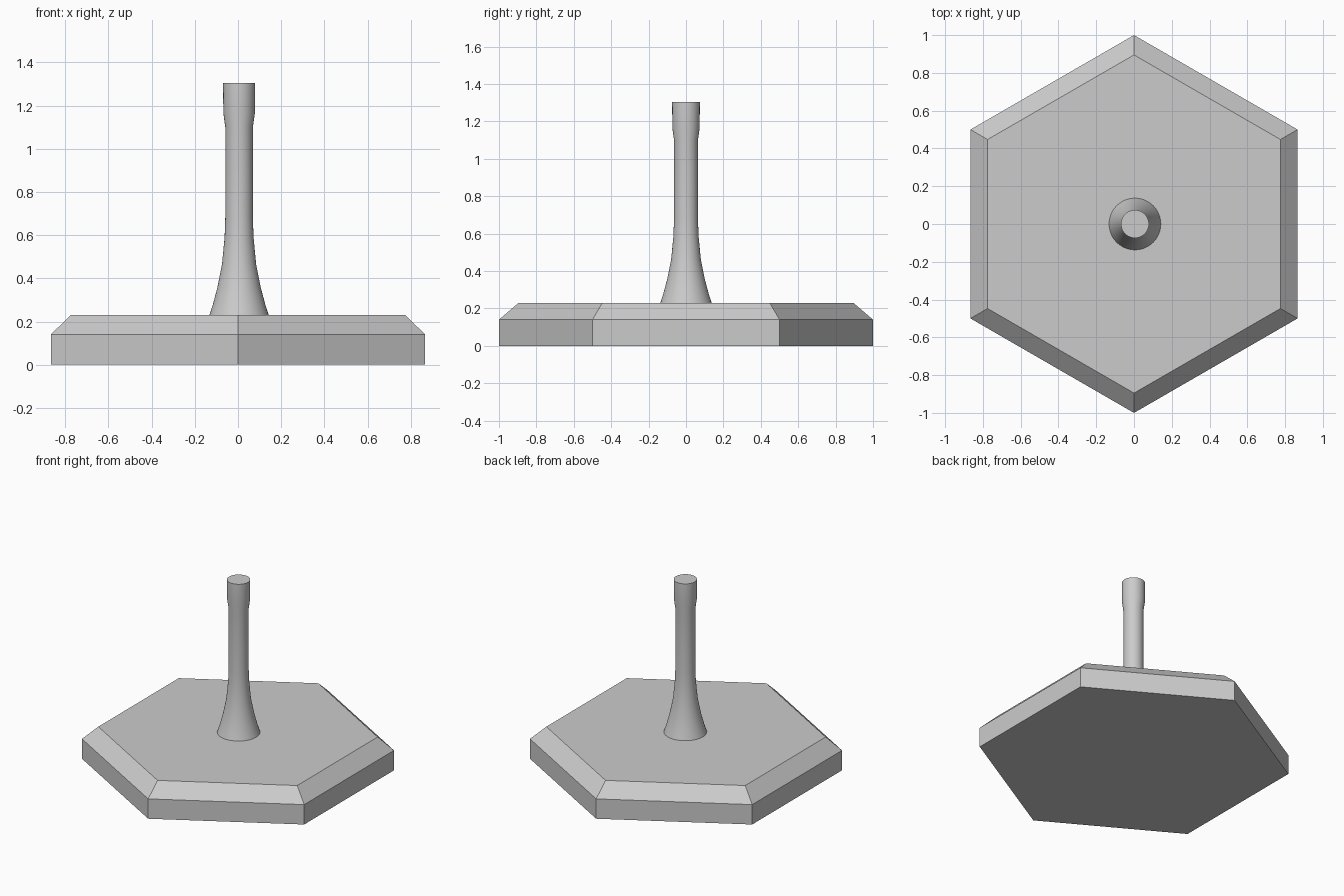
import bpy, bmesh
from math import cos, sin, pi, radians

cube = bpy.data.objects.get("Cube")
if cube:
    bpy.data.objects.remove(cube, do_unlink=True)

grey = bpy.data.materials.new("plain grey")
grey.use_nodes = True
colour = (0.6, 0.6, 0.6, 1)
grey.diffuse_color = colour
grey.node_tree.nodes["Principled BSDF"].inputs["Base Color"].default_value = colour


def lathe(name, profile, sides, start=0.0, centre_x=0.0):
    """Closed solid of stacked rings, one per (radius, height) pair."""
    bm = bmesh.new()
    rings = []
    for r, z in profile:
        angles = [start + 2 * pi * i / sides for i in range(sides)]
        rings.append([bm.verts.new((r * cos(a), r * sin(a), z)) for a in angles])
    for low, high in zip(rings, rings[1:]):
        for i in range(sides):
            j = (i + 1) % sides
            bm.faces.new((low[i], low[j], high[j], high[i]))
    bm.faces.new(rings[0][::-1])
    bm.faces.new(rings[-1])
    mesh = bpy.data.meshes.new(name)
    bm.to_mesh(mesh)
    bm.free()
    mesh.materials.append(grey)
    obj = bpy.data.objects.new(name, mesh)
    obj.location.x = centre_x
    bpy.context.collection.objects.link(obj)
    return obj


# Hexagonal base with a sloped rim
lathe("base", [(1, 0), (1, 0.14), (0.895, 0.23)], 6, start=pi / 6)

# Round post: flared foot, straight shaft, slightly wider collar
post = lathe("post", [(0.137, 0.23), (0.121, 0.28), (0.101, 0.355), (0.079, 0.465),
                      (0.067, 0.59), (0.064, 0.68), (0.064, 1.1), (0.073, 1.165),
                      (0.074, 1.305)], 48, centre_x=0.005)
bpy.ops.object.select_all(action="DESELECT")
post.select_set(True)
bpy.context.view_layer.objects.active = post
bpy.ops.object.shade_smooth_by_angle(angle=radians(35))
